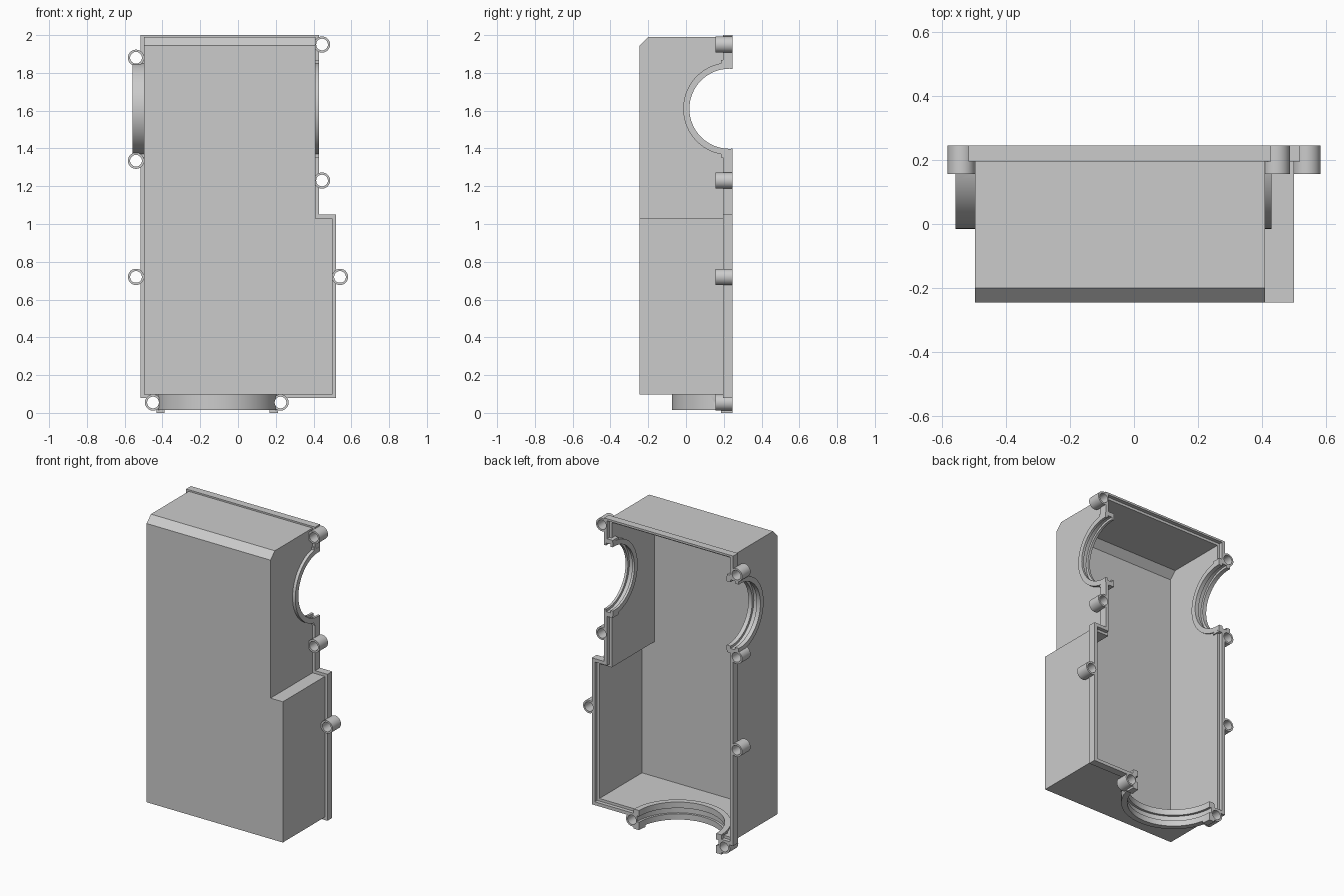
import bpy, bmesh, math
from mathutils import Matrix, Vector

if "Cube" in bpy.data.objects:
    bpy.data.objects.remove(bpy.data.objects["Cube"])

BACK = 0.245      # open rim plane
OVER = 0.27       # solids overshoot the rim and are trimmed at the end

grey = bpy.data.materials.new("light grey")
grey.diffuse_color = (0.6, 0.6, 0.6, 1)
grey.use_nodes = True
grey.node_tree.nodes["Principled BSDF"].inputs["Base Color"].default_value = grey.diffuse_color


def to_object(bm, name):
    bmesh.ops.recalc_face_normals(bm, faces=bm.faces)
    me = bpy.data.meshes.new(name)
    bm.to_mesh(me)
    bm.free()
    ob = bpy.data.objects.new(name, me)
    me.materials.append(grey)
    bpy.context.collection.objects.link(ob)
    return ob


def prism(name, o, y0, y1, chamfer=0):
    """Stepped outline offset by o, extruded along y."""
    xl, xn, xr = -0.498 - o, 0.41 + o, 0.5 + o
    zb, zs, zt = 0.098 - o, 1.03 + o, 1.989 + o * (0.55 if o > 0 else 1)
    pts = [(xl, zb), (xr, zb), (xr, zs), (xn, zs), (xn, zt), (xl, zt)]
    bm = bmesh.new()
    lo = [bm.verts.new((x, y0, z)) for x, z in pts]
    hi = [bm.verts.new((x, y1, z)) for x, z in pts]
    bm.faces.new(lo)
    bm.faces.new(hi[::-1])
    for i in range(len(pts)):
        j = (i + 1) % len(pts)
        bm.faces.new((lo[j], lo[i], hi[i], hi[j]))
    if chamfer:
        edges = [e for e in bm.edges
                 if all(abs(v.co.y - y0) < 1e-5 and abs(v.co.z - zt) < 1e-5 for v in e.verts)]
        bmesh.ops.bevel(bm, geom=edges, offset=chamfer, segments=1, affect='EDGES')
    return to_object(bm, name)


def rod(name, a, b, r, n=64):
    a, b = Vector(a), Vector(b)
    bm = bmesh.new()
    rot = (b - a).to_track_quat('Z', 'Y').to_matrix().to_4x4()
    bmesh.ops.create_cone(bm, cap_ends=True, segments=n, radius1=r, radius2=r,
                          depth=(b - a).length,
                          matrix=Matrix.Translation((a + b) / 2) @ rot)
    return to_object(bm, name)


def box(name, lo, hi):
    lo, hi = Vector(lo), Vector(hi)
    bm = bmesh.new()
    bmesh.ops.create_cube(bm, size=1, matrix=Matrix.Translation((lo + hi) / 2)
                          @ Matrix.Diagonal((*(hi - lo), 1)))
    return to_object(bm, name)


def measure(me):
    """Volume of a mesh and whether it is closed."""
    bm = bmesh.new()
    bm.from_mesh(me)
    closed = len(bm.faces) > 0 and all(e.is_manifold for e in bm.edges)
    vol = bm.calc_volume(signed=True)
    bm.free()
    return vol, closed


def combine(target, tool, op):
    """Boolean that keeps the first closed result with a sensible volume."""
    before = measure(target.data)[0]
    fallback = None
    for solver in ('MANIFOLD', 'EXACT', 'FLOAT'):
        mod = target.modifiers.new(op, 'BOOLEAN')
        mod.operation, mod.object, mod.solver = op, tool, solver
        dg = bpy.context.evaluated_depsgraph_get()
        me = bpy.data.meshes.new_from_object(target.evaluated_get(dg))
        target.modifiers.remove(mod)
        vol, closed = measure(me)
        change = vol - before if op == 'UNION' else before - vol
        if change > 1e-7 and vol > 0:
            if closed:
                fallback = me
                break
            fallback = fallback or me
    if fallback:
        target.data = fallback
    bpy.data.objects.remove(tool, do_unlink=True)


def add(tool):
    combine(housing, tool, 'UNION')


def cut(tool):
    combine(housing, tool, 'DIFFERENCE')


# Box body with chamfered top edge, and rim flange
housing = prism("housing", 0, -BACK, OVER, 0.045)
add(prism("flange", 0.019, 0.195, OVER + 0.01))

# Hollow interior
cut(prism("cavity", -0.02, -BACK + 0.02, OVER + 0.05, 0.045))

# Round screw bosses
bosses = [(-0.54, 1.88), (-0.54, 1.335), (-0.54, 0.72), (-0.45, 0.055),
          (0.225, 0.055), (0.54, 0.72), (0.445, 1.23), (0.445, 1.95)]
for x, z in bosses:
    add(rod("boss", (x, 0.157, z), (x, OVER + 0.02, z), 0.043, 32))

# Stepped rebate along the inside of the rim
cut(prism("rebate", -0.003, 0.22, OVER + 0.06))

# Half-round port collars: side ports run along x, the bottom port along z
PY, PZ, PX = 0.23, 1.61, -0.11
for x0, x1 in ((-0.558, -0.47), (0.365, 0.43)):
    add(rod("collar", (x0, PY, PZ), (x1, PY, PZ), 0.245))
    for z in (1.375, 1.845):
        add(box("collar_end", (x0 + 0.001, 0.185, z - 0.022), (x1 - 0.001, OVER + 0.03, z + 0.022)))
add(rod("bottom_collar", (PX, BACK, 0.014), (PX, BACK, 0.13), 0.32))
for x in (PX - 0.3, PX + 0.3):
    add(box("bottom_collar_end", (x - 0.022, 0.185, 0), (x + 0.022, OVER + 0.03, 0.125)))

# Port bores, each with a seal groove
for x0, x1 in ((-0.558, -0.47), (0.365, 0.43)):
    m = (x0 + x1) / 2
    cut(rod("bore", (x0 - 0.05, PY, PZ), (x1 + 0.05, PY, PZ), 0.212))
    cut(rod("groove", (m - 0.016, PY, PZ), (m + 0.016, PY, PZ), 0.228))
cut(rod("bottom_bore", (PX, BACK, -0.05), (PX, BACK, 0.2), 0.283))
cut(rod("bottom_groove", (PX, BACK, 0.052), (PX, BACK, 0.09), 0.298))

# Screw holes
for x, z in bosses:
    cut(rod("hole", (x, 0.1, z), (x, 0.4, z), 0.031, 32))

# Trim everything flat at the rim
cut(box("trim", (-1, BACK, -0.5), (1, 1, 2.5)))

bpy.ops.object.select_all(action='DESELECT')
housing.select_set(True)
bpy.context.view_layer.objects.active = housing
bpy.ops.object.shade_smooth_by_angle(angle=math.radians(30))
